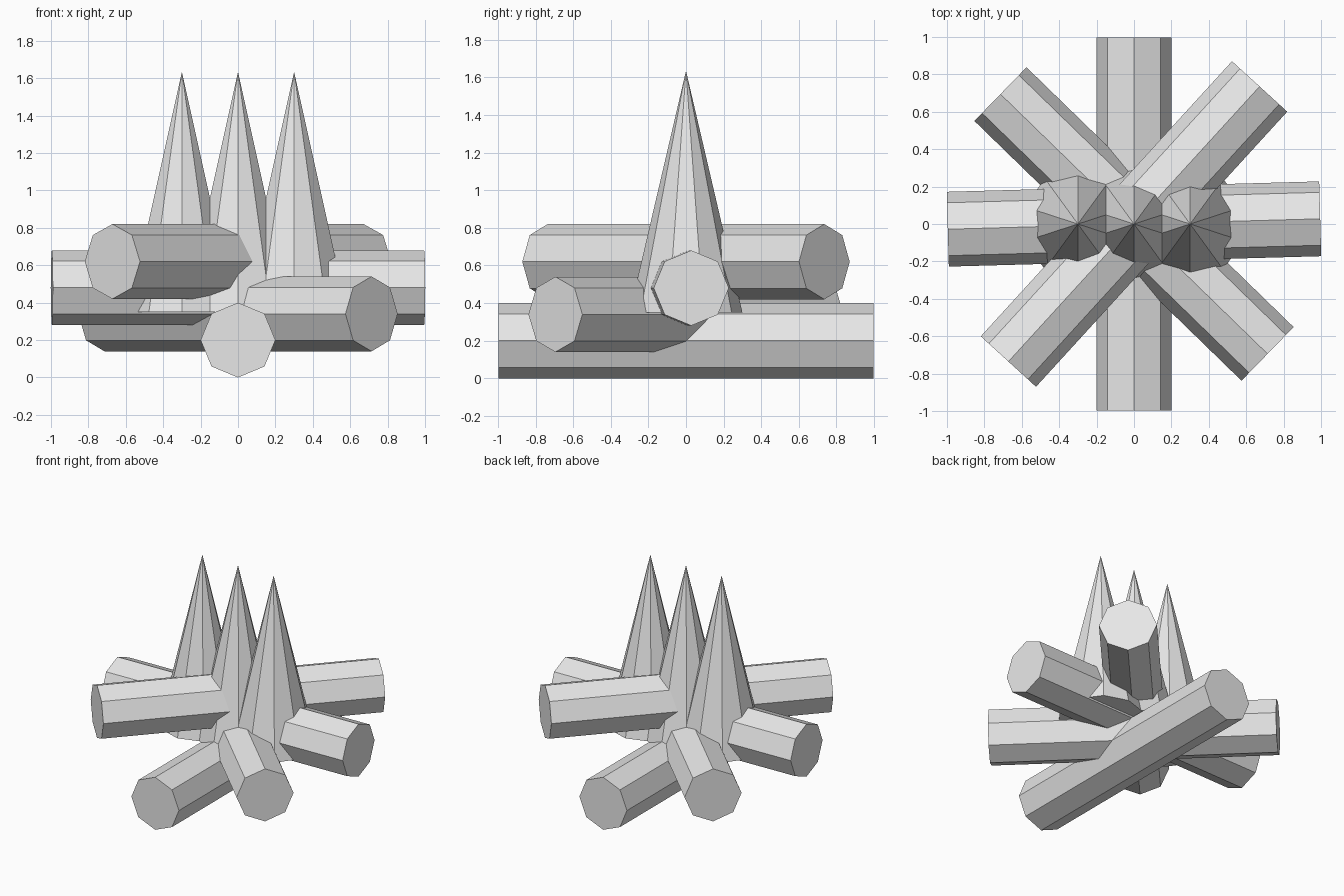
import bpy
from math import radians, pi

cube = bpy.data.objects.get("Cube")
if cube:
    bpy.data.objects.remove(cube, do_unlink=True)

grey = bpy.data.materials.new("light grey")
grey.use_nodes = True
colour = (0.8, 0.8, 0.8, 1)
grey.diffuse_color = colour
grey.node_tree.nodes["Principled BSDF"].inputs["Base Color"].default_value = colour


def finish(name):
    obj = bpy.context.object
    obj.name = name
    obj.data.materials.append(grey)


LOG_RADIUS = 0.2
LOG_LENGTH = 1.992
LOG_STEP = 0.14

# Crossed octagonal logs, each one a step higher than the last
logs = [("bottom_log", 90), ("second_log", -44.2),
        ("third_log", 1.6), ("top_log", 47.6)]
for i, (name, heading) in enumerate(logs):
    bpy.ops.mesh.primitive_cylinder_add(
        vertices=8, radius=LOG_RADIUS, depth=LOG_LENGTH,
        location=(0, 0, LOG_RADIUS + i * LOG_STEP),
        rotation=(0, pi / 2, radians(heading)))
    finish(name)

# Row of three ten-sided flames, with a ridge facing front and back
FLAME_BASE, FLAME_TIP = 0.35, 1.635
for name, x in (("right_flame", -0.3), ("middle_flame", 0), ("left_flame", 0.3)):
    bpy.ops.mesh.primitive_cone_add(
        vertices=10, radius1=0.3, radius2=0, depth=FLAME_TIP - FLAME_BASE,
        location=(x, 0, (FLAME_BASE + FLAME_TIP) / 2))
    finish(name)
